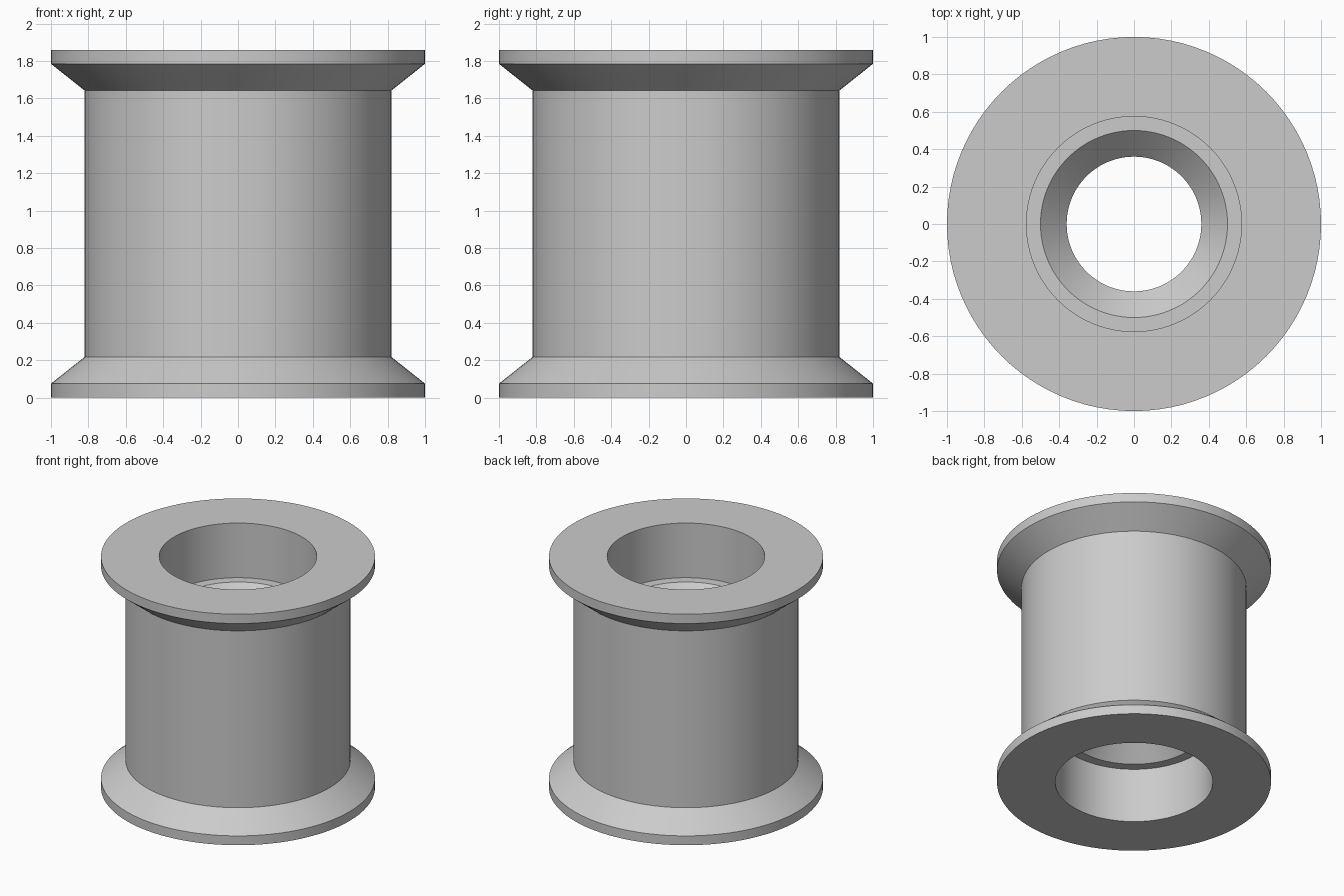
import bpy, bmesh, math
from mathutils import Matrix, Vector

cube = bpy.data.objects.get("Cube")
if cube:
    bpy.data.objects.remove(cube, do_unlink=True)

HEIGHT = 1.86
SEGMENTS = 96

# Plain grey material
grey = bpy.data.materials.new("plain_grey")
grey.use_nodes = True
colour = (0.6, 0.6, 0.6, 1)
grey.diffuse_color = colour
grey.node_tree.nodes["Principled BSDF"].inputs["Base Color"].default_value = colour

# Lower half of the section (radius, height): bore, ledge, chamfer, counterbore, flange, barrel
lower = [(0.36, 0.58), (0.50, 0.44), (0.575, 0.44), (0.575, 0),
         (1.0, 0), (1.0, 0.075), (0.82, 0.218)]
# Mirror the section about the middle to close the loop
section = lower + [(r, HEIGHT - z) for r, z in reversed(lower)]

# Revolve the section into a flanged sleeve
bm = bmesh.new()
rings = []
for i in range(SEGMENTS):
    turn = Matrix.Rotation(math.tau * i / SEGMENTS, 3, "Z")
    rings.append([bm.verts.new(turn @ Vector((r, 0, z))) for r, z in section])
for i, ring in enumerate(rings):
    following = rings[(i + 1) % SEGMENTS]
    for j in range(len(section)):
        k = (j + 1) % len(section)
        bm.faces.new((ring[j], following[j], following[k], ring[k]))
bmesh.ops.recalc_face_normals(bm, faces=bm.faces)

mesh = bpy.data.meshes.new("flanged_roller")
bm.to_mesh(mesh)
bm.free()
mesh.materials.append(grey)
roller = bpy.data.objects.new("flanged_roller", mesh)
bpy.context.collection.objects.link(roller)

# Smooth the round walls and keep the rims crisp
bpy.ops.object.select_all(action="DESELECT")
roller.select_set(True)
bpy.context.view_layer.objects.active = roller
bpy.ops.object.shade_smooth_by_angle(angle=math.radians(25))
